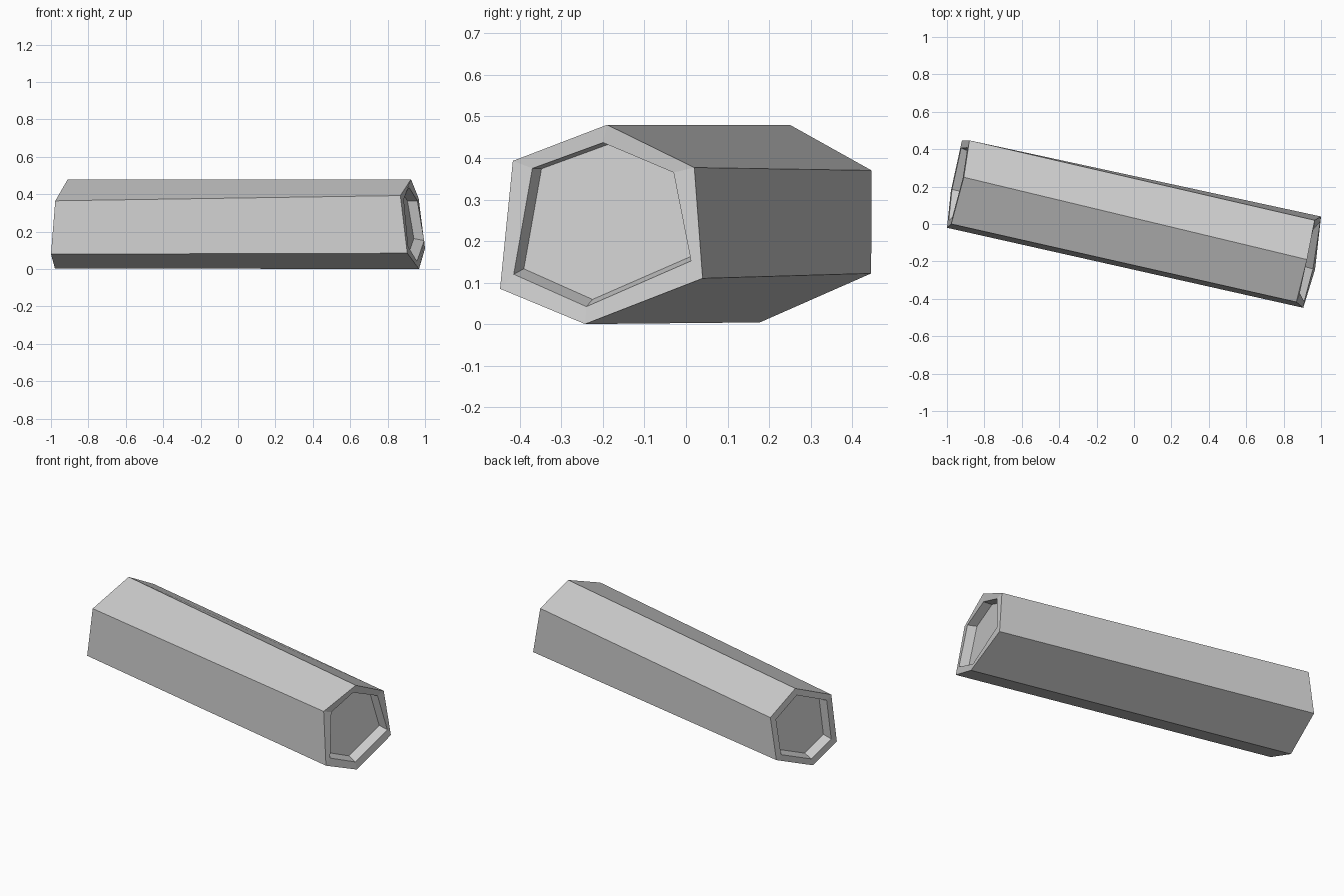
import bpy
import bmesh
from mathutils import Vector

if "Cube" in bpy.data.objects:
    bpy.data.objects.remove(bpy.data.objects["Cube"])

# Outer hexagon corners of each end, same order: top, then round the front side
right_end = [(0.925, -0.19, 0.48), (0.868, -0.417, 0.393), (0.905, -0.448, 0.085),
             (0.968, -0.243, 0.0), (1.0, 0.04, 0.11), (0.966, 0.02, 0.377)]
left_end = [(-0.91, 0.25, 0.48), (-0.977, 0.0, 0.365), (-1.0, -0.02, 0.08),
            (-0.979, 0.178, 0.004), (-0.92, 0.446, 0.122), (-0.88, 0.447, 0.37)]
# Recess opening of the visible end (y, z), slightly irregular
right_opening = [(-0.20, 0.437), (-0.37, 0.375), (-0.415, 0.12),
                 (-0.24, 0.042), (0.012, 0.152), (-0.03, 0.365)]


def scaled(points, factor):
    centre = sum(points, Vector()) / len(points)
    return [centre + (p - centre) * factor for p in points]


def ring(bm, points):
    return [bm.verts.new(p) for p in points]


def bridge(bm, a, b):
    for i in range(len(a)):
        j = (i + 1) % len(a)
        bm.faces.new((a[i], a[j], b[j], b[i]))


def recessed_end(bm, outer, opening, depth):
    # Flat rim, short inner walls and a floor
    rim = ring(bm, opening)
    floor = ring(bm, [p + depth for p in scaled(opening, 0.945)])
    bridge(bm, outer, rim)
    bridge(bm, rim, floor)
    bm.faces.new(floor)


bm = bmesh.new()
right_pts = [Vector(p) for p in right_end]
left_pts = [Vector(p) for p in left_end]
right, left = ring(bm, right_pts), ring(bm, left_pts)

# Long sides
bridge(bm, right, left)

# Ends: opening points lie in the slanted plane of the right end
open_r = [Vector((0.938 + 0.21 * (y + 0.207) - 0.13 * (z - 0.241), y, z))
          for y, z in right_opening]
recessed_end(bm, right, open_r, Vector((-0.052, 0.013, 0.006)))
recessed_end(bm, left, scaled(left_pts, 0.83), Vector((0.052, -0.013, 0.006)))

bmesh.ops.recalc_face_normals(bm, faces=bm.faces)
mesh = bpy.data.meshes.new("hexagonal_log")
bm.to_mesh(mesh)
bm.free()
log = bpy.data.objects.new("hexagonal_log", mesh)
bpy.context.collection.objects.link(log)
